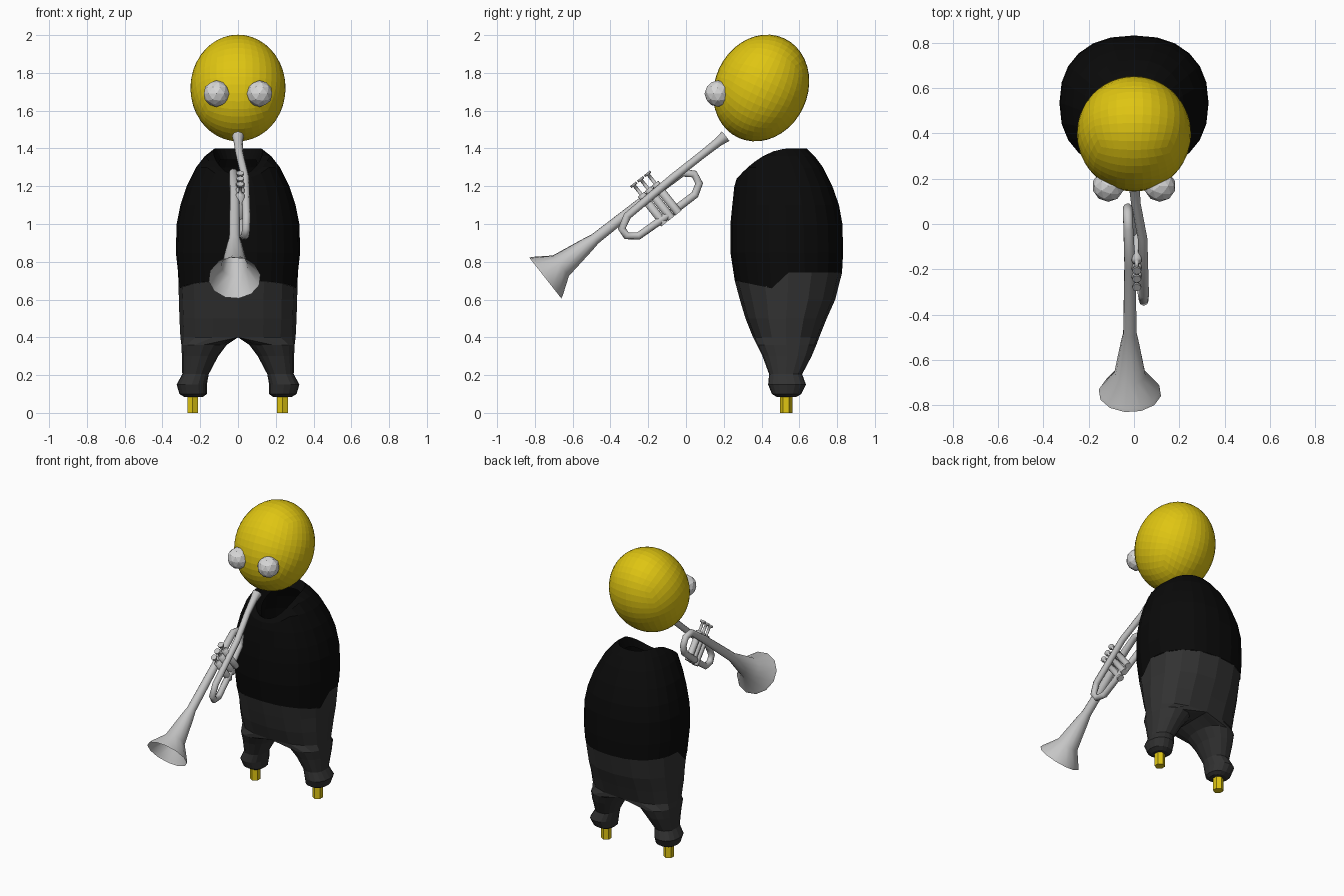
import bpy, bmesh, math
from mathutils import Vector, Matrix

if "Cube" in bpy.data.objects:
    bpy.data.objects.remove(bpy.data.objects["Cube"])


def material(name, rgb):
    m = bpy.data.materials.new(name)
    m.diffuse_color = (*rgb, 1)
    m.use_nodes = True
    m.node_tree.nodes["Principled BSDF"].inputs["Base Color"].default_value = m.diffuse_color
    return m


YELLOW = material("yellow skin", (0.74, 0.56, 0.006))
BLACK = material("black cloth", (0.003, 0.003, 0.003))
GREY = material("dark grey cloth", (0.032, 0.032, 0.032))
SILVER = material("silver metal", (0.56, 0.56, 0.56))
WHITE = material("eye white", (0.68, 0.68, 0.68))


def add_object(name, bm, mat):
    bmesh.ops.recalc_face_normals(bm, faces=bm.faces)
    mesh = bpy.data.meshes.new(name)
    bm.to_mesh(mesh)
    bm.free()
    mesh.materials.append(mat)
    ob = bpy.data.objects.new(name, mesh)
    bpy.context.collection.objects.link(ob)
    return ob


def signed_pow(v, p):
    return math.copysign(abs(v) ** p, v)


def half_loft(name, rings, mat, cap_start=False, n=24):
    """Loft rings (z, x_in, x_out, y_front, y_back) on +x, then mirror.
    Rings with x_in = 0 are half ovals that meet the mirror plane."""
    bm = bmesh.new()
    loops = []
    for z, x0, x1, y0, y1 in rings:
        loop = []
        for i in range(n):
            a = 2 * math.pi * i / n
            c, s = signed_pow(math.cos(a), 0.87), signed_pow(math.sin(a), 0.87)
            if abs(math.cos(a)) < 1e-6:
                c = 0
            x = max(0, x1 * c) if x0 == 0 else (x0 + x1) / 2 + (x1 - x0) / 2 * c
            y = (y0 + y1) / 2 + (y1 - y0) / 2 * s
            loop.append(bm.verts.new((x, y, z(y) if callable(z) else z)))
        loops.append(loop)
    for a, b in zip(loops, loops[1:]):
        for i in range(n):
            j = (i + 1) % n
            bm.faces.new((a[i], a[j], b[j], b[i]))
    if cap_start:
        bm.faces.new(loops[0])
    inner = [f for f in bm.faces if all(v.co.x < 1e-5 for v in f.verts)]
    bmesh.ops.delete(bm, geom=inner, context="FACES")
    ob = add_object(name, bm, mat)
    mod = ob.modifiers.new("mirror", "MIRROR")
    mod.use_clip = True
    return ob


# Waistline dips toward the sides in front and sits higher behind
def waist(y):
    return 0.70 - 0.05 * (y - 0.26) / 0.24 if y < 0.52 else 0.742


# Neck opening slopes down toward the front
def neck(top):
    def z(y):
        drop = max(0, (0.55 - y) / 0.29)
        return min(top, 1.40 - 0.17 * drop ** 2)
    return z


# Shirt
half_loft("shirt", [
    (waist, 0, 0.317, 0.258, 0.826),
    (0.85, 0, 0.329, 0.235, 0.832),
    (1.00, 0, 0.325, 0.235, 0.828),
    (1.10, 0, 0.305, 0.245, 0.810),
    (neck(1.20), 0, 0.272, 0.256, 0.775),
    (neck(1.30), 0, 0.222, 0.268, 0.725),
    (neck(1.36), 0, 0.175, 0.277, 0.680),
    (neck(1.40), 0, 0.130, 0.288, 0.640),
    (lambda y: neck(1.40)(y) - 0.06, 0, 0.10, 0.32, 0.61),
], BLACK)

# Trousers with gathered cuffs
half_loft("trousers", [
    (0.085, 0.185, 0.285, 0.48, 0.585),
    (0.100, 0.165, 0.310, 0.455, 0.61),
    (0.150, 0.165, 0.325, 0.435, 0.635),
    (0.205, 0.155, 0.295, 0.44, 0.615),
    (0.300, 0.105, 0.297, 0.405, 0.665),
    (0.360, 0.060, 0.300, 0.375, 0.69),
    (0.400, 0, 0.305, 0.355, 0.705),
    (0.500, 0, 0.310, 0.315, 0.745),
    (0.600, 0, 0.313, 0.285, 0.79),
    (waist, 0, 0.317, 0.258, 0.826),
], GREY, cap_start=True, n=16)

# Feet
for side, x in (("left", 0.235), ("right", -0.24)):
    bm = bmesh.new()
    bmesh.ops.create_cone(bm, cap_ends=True, segments=6, radius1=0.033, radius2=0.033,
                          depth=0.16, matrix=Matrix.Translation((x, 0.53, 0.08)))
    add_object(side + "_foot", bm, YELLOW)

# Head: a rounded cube stretched to a tilted egg
bm = bmesh.new()
bmesh.ops.create_cube(bm, size=2)
bmesh.ops.subdivide_edges(bm, edges=bm.edges[:], cuts=9, use_grid_fill=True)
for v in bm.verts:
    v.co = Vector([math.tan(c * math.pi / 4) for c in v.co]).normalized()
bmesh.ops.transform(bm, verts=bm.verts, matrix=(
    Matrix.Translation((0, 0.398, 1.72)) @ Matrix.Rotation(math.radians(-25), 4, "X")
    @ Matrix.Diagonal((0.252, 0.246, 0.29, 1))))
add_object("head", bm, YELLOW)

# Eyes
for side, x in (("left", 0.114), ("right", -0.114)):
    bm = bmesh.new()
    bmesh.ops.create_icosphere(bm, subdivisions=2, radius=0.07,
                               matrix=Matrix.Translation((x, 0.168, 1.69)))
    add_object(side + "_eye", bm, WHITE)

# Trumpet frame: s runs from the mouthpiece to the bell, t points down from the tube
MOUTH = Vector((0, 0.21, 1.465))
ALONG = Vector((0, -0.786, -0.618))
DOWN = Vector((0, 0.618, -0.786))


def on_trumpet(s, t, x):
    return MOUTH + ALONG * s + DOWN * t + Vector((x, 0, 0))


def tube(name, points, sides, caps):
    """Sweep a round tube through (s, t, x, radius) points."""
    cu = bpy.data.curves.new(name, "CURVE")
    cu.dimensions = "3D"
    cu.bevel_depth = 1
    cu.bevel_resolution = sides // 2 - 2
    cu.use_fill_caps = caps
    sp = cu.splines.new("POLY")
    sp.points.add(len(points) - 1)
    for p, (s, t, x, r) in zip(sp.points, points):
        p.co = (*on_trumpet(s, t, x), 1)
        p.radius = r
    cu.materials.append(SILVER)
    ob = bpy.data.objects.new(name, cu)
    bpy.context.collection.objects.link(ob)
    bpy.ops.object.select_all(action="DESELECT")
    ob.select_set(True)
    bpy.context.view_layer.objects.active = ob
    bpy.ops.object.convert(target="MESH")


# Bell with its rear bend
tube("trumpet_bell", [
    (0.50, 0.14, 0, 0.021), (0.32, 0.143, -0.02, 0.021), (0.265, 0.11, -0.028, 0.021),
    (0.255, 0.055, -0.028, 0.021), (0.30, 0.01, -0.025, 0.022), (0.50, 0, -0.018, 0.025),
    (0.88, 0, -0.018, 0.030), (0.93, 0, -0.018, 0.040), (1.11, 0, -0.018, 0.070),
    (1.20, 0, -0.018, 0.132), (1.215, 0, -0.018, 0.139)], 12, False)

# Mouthpiece, lead pipe and front bend
tube("trumpet_lead_pipe", [
    (0, 0, 0, 0.032), (0.05, 0, 0.001, 0.024), (0.15, 0, 0.008, 0.021),
    (0.35, 0, 0.038, 0.021), (0.67, 0.01, 0.045, 0.021), (0.735, 0.045, 0.043, 0.021),
    (0.738, 0.09, 0.038, 0.021), (0.69, 0.13, 0.03, 0.021), (0.50, 0.14, 0.012, 0.021)], 8, True)

# Valves with stems and buttons
for i in range(3):
    s, x = 0.448 + i * 0.047, 0.012
    tube(f"trumpet_valve_{i + 1}", [
        (s, 0.165, x, 0.022), (s, -0.035, x, 0.022), (s, -0.036, x, 0.009),
        (s, -0.092, x, 0.009), (s, -0.093, x, 0.020), (s, -0.105, x, 0.020)], 8, True)
